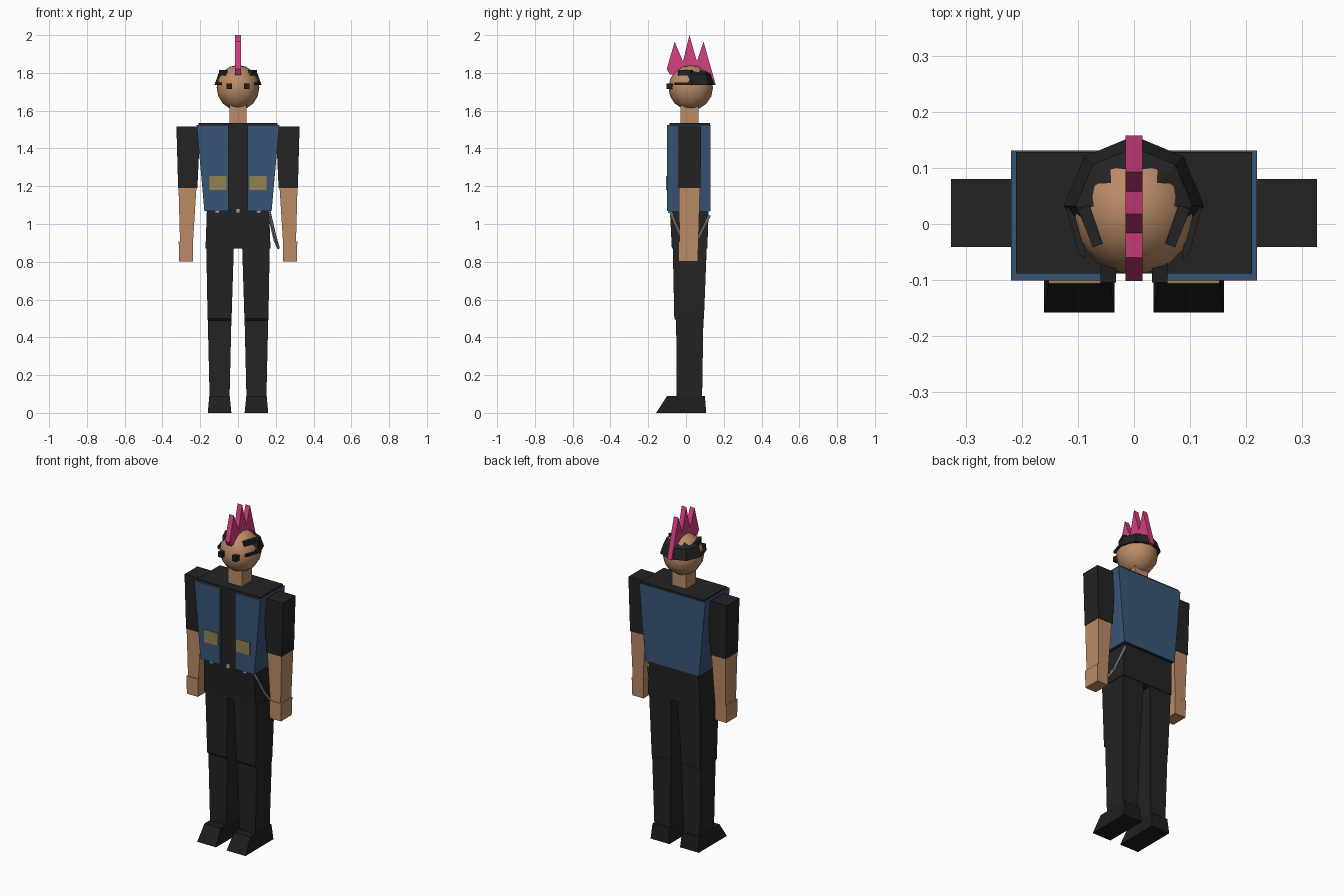
import bpy, bmesh, math
from mathutils import Vector

if "Cube" in bpy.data.objects:
    bpy.data.objects.remove(bpy.data.objects["Cube"])


def material(name, r, g, b):
    m = bpy.data.materials.new(name)
    m.diffuse_color = (r, g, b, 1)
    m.use_nodes = True
    m.node_tree.nodes["Principled BSDF"].inputs["Base Color"].default_value = m.diffuse_color
    return m


BLACK = material("black cloth", 0.017, 0.017, 0.017)
DARK = material("shoe and eye black", 0.013, 0.013, 0.013)
SKIN = material("skin", 0.50, 0.26, 0.135)
BLUE = material("denim blue", 0.04, 0.09, 0.18)
PINK = material("pink hair", 0.66, 0.05, 0.22)
TAN = material("tan patch", 0.29, 0.23, 0.09)
METAL = material("metal grey", 0.40, 0.40, 0.40)


def finish(bm, name, mat, smooth=False):
    bmesh.ops.recalc_face_normals(bm, faces=bm.faces[:])
    for f in bm.faces:
        f.smooth = smooth
    me = bpy.data.meshes.new(name)
    bm.to_mesh(me)
    bm.free()
    me.materials.append(mat)
    ob = bpy.data.objects.new(name, me)
    bpy.context.collection.objects.link(ob)
    return ob


def loft(name, mat, rings):
    """Skin between matching rings of 3D points and cap both ends."""
    bm = bmesh.new()
    rows = [[bm.verts.new(p) for p in ring] for ring in rings]
    n = len(rows[0])
    for a, b in zip(rows, rows[1:]):
        for i in range(n):
            j = (i + 1) % n
            bm.faces.new((a[i], a[j], b[j], b[i]))
    bm.faces.new(rows[0][::-1])
    bm.faces.new(rows[-1])
    return finish(bm, name, mat)


def block(name, mat, *levels, s=1):
    """Tapered box: each level is (z, x0, x1, y0, y1)."""
    return loft(name, mat, [[(s * x0, y0, z), (s * x1, y0, z), (s * x1, y1, z), (s * x0, y1, z)]
                            for z, x0, x1, y0, y1 in levels])


def prism(name, mat, pts, z0, z1, s=1):
    return loft(name, mat, [[(s * x, y, z) for x, y in pts] for z in (z0, z1)])


# Head and neck
bm = bmesh.new()
bmesh.ops.create_uvsphere(bm, u_segments=12, v_segments=8, radius=1)
for v in bm.verts:
    v.co = (v.co.x * 0.113, v.co.y * 0.118 + 0.025, v.co.z * 0.12 + 1.722)
finish(bm, "head", SKIN, smooth=True)
block("neck", SKIN, (1.52, -0.046, 0.046, -0.03, 0.065), (1.64, -0.046, 0.046, -0.03, 0.065))

# Short hair cap, pulled inside the head at the front
rings = []
for z, r in ((1.735, 0.125), (1.795, 0.104), (1.825, 0.045)):
    ring = []
    for k in range(8):
        a = k * math.pi / 4
        q = r * (0.8 if math.sin(a) < -0.1 else 1.0)
        ring.append((q * math.cos(a), 0.032 + q * math.sin(a), z))
    rings.append(ring)
loft("short_hair", BLACK, rings)

# Mohawk with three spikes
spikes = [(-0.085, 1.79), (-0.102, 1.82), (-0.06, 1.965), (-0.016, 1.86), (0.018, 2.0),
          (0.058, 1.86), (0.093, 1.965), (0.158, 1.735), (0.10, 1.735), (0.02, 1.80)]
loft("mohawk", PINK, [[(x, y, z) for y, z in spikes] for x in (-0.015, 0.015)])

# Shirt
block("shirt", BLACK, (1.065, -0.17, 0.17, -0.088, 0.125), (1.535, -0.21, 0.21, -0.088, 0.128))

# Open vest: C-shaped section, wider at the shoulders
rings = []
for z, w in ((1.07, 0.178), (1.525, 0.219)):
    half = [(0.05, -0.088), (w - 0.01, -0.088), (w - 0.01, 0.12), (-w + 0.01, 0.12), (-w + 0.01, -0.088),
            (-0.05, -0.088), (-0.05, -0.101), (-w, -0.101), (-w, 0.131), (w, 0.131), (w, -0.101), (0.05, -0.101)]
    rings.append([(x, y, z) for x, y in half])
loft("vest", BLUE, rings)

# Pelvis
block("hips", BLACK, (0.87, -0.172, 0.172, -0.075, 0.113), (1.07, -0.165, 0.165, -0.085, 0.12))

for s, side in ((-1, "right"), (1, "left")):
    # Face and side hair prongs
    block(side + "_eye", DARK, (1.714, 0.032, 0.06, -0.104, -0.07), (1.745, 0.032, 0.06, -0.104, -0.07), s=s)
    prism(side + "_upper_hair_prong", BLACK,
          [(0.056, -0.035), (0.073, -0.042), (0.10, 0.025), (0.08, 0.035)], 1.785, 1.814, s)
    prism(side + "_lower_hair_prong", BLACK,
          [(0.085, -0.06), (0.098, -0.055), (0.121, 0.03), (0.10, 0.03)], 1.735, 1.75, s)
    # Vest pocket
    block(side + "_pocket", TAN, (1.18, 0.06, 0.152, -0.106, -0.099), (1.255, 0.06, 0.152, -0.106, -0.099), s=s)
    # Arm
    block(side + "_sleeve", BLACK, (1.19, 0.215, 0.317, -0.039, 0.077), (1.515, 0.20, 0.326, -0.041, 0.08), s=s)
    block(side + "_forearm", SKIN, (0.905, 0.238, 0.307, -0.035, 0.066), (1.195, 0.22, 0.315, -0.037, 0.074), s=s)
    block(side + "_hand", SKIN, (0.802, 0.238, 0.312, -0.039, 0.063), (0.908, 0.237, 0.314, -0.039, 0.066), s=s)
    # Leg and shoe
    block(side + "_leg", BLACK, (0.07, 0.045, 0.15, -0.05, 0.085), (0.49, 0.035, 0.16, -0.052, 0.092),
          (0.50, 0.034, 0.161, -0.062, 0.095), (0.88, 0.022, 0.168, -0.07, 0.11), s=s)
    block(side + "_shoe", DARK, (0.0, 0.035, 0.16, -0.158, 0.107), (0.09, 0.044, 0.152, -0.10, 0.10), s=s)

# Belt studs
for i, x in enumerate((-0.11, 0.0, 0.11)):
    block("belt_stud_%d" % i, METAL, (1.057, x - 0.011, x + 0.011, -0.096, -0.08),
          (1.083, x - 0.011, x + 0.011, -0.096, -0.08))

# Hanging belt chain on one hip
path = [Vector(p) for p in ((0.165, -0.085, 1.07), (0.195, -0.03, 0.94), (0.214, 0.015, 0.872),
                            (0.195, 0.06, 0.915), (0.165, 0.125, 1.045))]
for i, (a, b) in enumerate(zip(path, path[1:])):
    bm = bmesh.new()
    bmesh.ops.create_cone(bm, cap_ends=True, segments=6, radius1=0.007, radius2=0.007, depth=(b - a).length)
    rot = (b - a).to_track_quat('Z', 'Y')
    for v in bm.verts:
        v.co = rot @ v.co + (a + b) / 2
    finish(bm, "chain_%d" % i, METAL)
